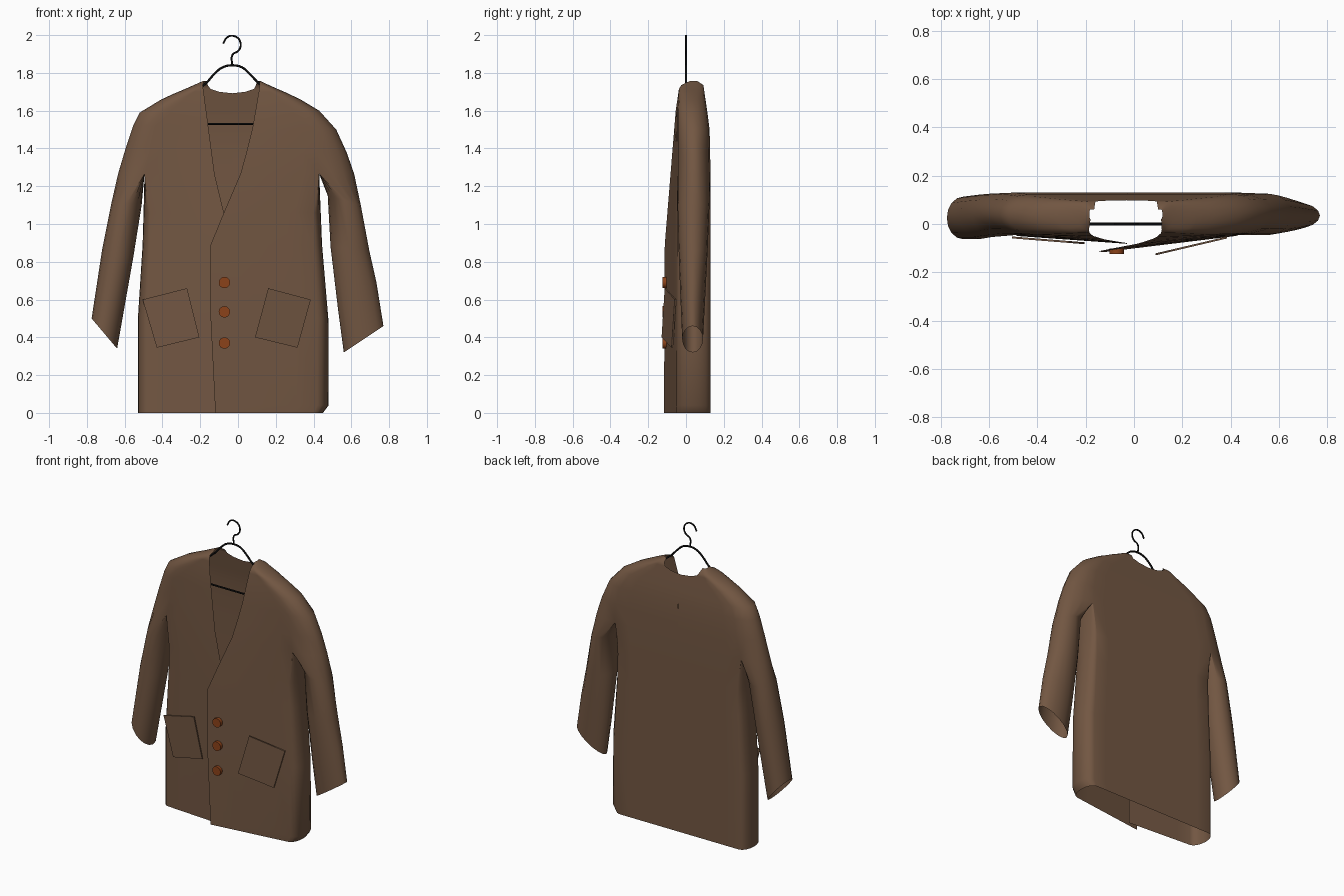
import bpy, bmesh, math
from mathutils import Vector

if "Cube" in bpy.data.objects:
    bpy.data.objects.remove(bpy.data.objects["Cube"])


def material(name, col):
    m = bpy.data.materials.new(name)
    m.diffuse_color = (*col, 1)
    m.use_nodes = True
    m.node_tree.nodes["Principled BSDF"].inputs["Base Color"].default_value = m.diffuse_color
    return m


CLOTH = material("cloth", (0.17, 0.095, 0.055))
BUTTON = material("button", (0.26, 0.055, 0.01))
WIRE = material("wire", (0.004, 0.004, 0.004))


def finish(bm, name, mat, angle=45):
    bmesh.ops.recalc_face_normals(bm, faces=bm.faces)
    me = bpy.data.meshes.new(name)
    bm.to_mesh(me)
    bm.free()
    ob = bpy.data.objects.new(name, me)
    bpy.context.collection.objects.link(ob)
    me.materials.append(mat)
    bpy.ops.object.select_all(action='DESELECT')
    ob.select_set(True)
    bpy.context.view_layer.objects.active = ob
    bpy.ops.object.shade_smooth_by_angle(angle=math.radians(angle))
    return ob


def lookup(table, z):
    # piecewise linear, table sorted from high z to low z
    for (z0, a), (z1, b) in zip(table, table[1:]):
        if z >= z1:
            return a + (b - a) * min(1, max(0, (z0 - z) / (z0 - z1)))
    return table[-1][1]


FRONT = [(1.757, 0.02), (1.735, -0.025), (1.715, -0.037), (1.6, -0.045), (0, -0.05)]
BACK = [(1.757, 0.06), (1.735, 0.092), (1.6, 0.112), (1.5, 0.125), (1.265, 0.13), (0, 0.13)]
ARC = 8
PIT = 1.265


def grid(bm, rows, closed=False):
    vs = [[bm.verts.new(p) for p in r] for r in rows]
    n = len(rows[0])
    for a, b in zip(vs, vs[1:]):
        for i in range(n if closed else n - 1):
            j = (i + 1) % n
            bm.faces.new((a[i], a[j], b[j], b[i]))


def arc(xs, w, mid, half, z):
    return [(xs + (w - xs) * math.sin(math.pi * k / ARC),
             mid - half * math.cos(math.pi * k / ARC), z) for k in range(ARC + 1)]


def body_row(z, xf, xs, w, xb, lap):
    # front edge -> side -> back edge at one height
    yf, yb = lookup(FRONT, z), lookup(BACK, z)
    ye = yf - lookup([(1.757, 0), (1.72, 0), (0.88, lap), (0, lap)], z)
    n = 5
    front = [(xf + (xs - xf) * i / n, ye + (yf - ye) * i / n, z) for i in range(n)]
    back = [(xs + (xb - xs) * i / n, yb, z) for i in range(1, n + 1)]
    return front + arc(xs, w, (yf + yb) / 2, (yb - yf) / 2, z) + back


def sleeve_row(ox, oz, ix, iz, half, mid):
    xs = ix if oz == PIT else (ox + ix) / 2
    outer = arc(xs, ox, mid, half, 0)
    inner = arc(xs, ix, mid, half, 0)[-2:0:-1]
    return [(x, y, iz + (oz - iz) * (x - ix) / (ox - ix)) for x, y, _ in outer + inner]


# rows: height, front edge, start of side curve, outer side, back edge
C = -0.03
left_upper = [(1.757, -.18, -.18, -.185, -.165), (1.735, -.187, -.19, -.235, -.16),
              (1.715, -.184, -.22, -.28, -.145), (1.70, -.182, -.245, -.315, -.10),
              (1.692, -.18, -.26, -.335, C), (1.66, -.177, -.31, -.405, C),
              (1.59, -.167, -.41, -.52, C), (1.52, -.158, -.44, -.555, C),
              (1.4, -.142, -.46, -.595, C), (PIT, -.124, -.495, -.635, C)]
left_lower = [(PIT, -.124, -.495, -.495, C), (1.06, -.075, -.465, -.5, C),
              (0.89, -.03, -.465, -.505, C), (0.5, -.03, -.48, -.53, C), (0, -.03, -.48, -.53, C)]
right_upper = [(1.757, .113, .112, .118, .10), (1.735, .115, .13, .165, .095),
               (1.715, .112, .16, .21, .085), (1.70, .11, .185, .245, .04),
               (1.692, .108, .2, .262, C), (1.66, .103, .24, .33, C),
               (1.6, .093, .33, .43, C), (1.5, .075, .40, .52, C),
               (1.38, .045, .42, .575, C), (PIT, .013, .43, .615, C)]
right_lower = [(PIT, .013, .43, .43, C), (1.06, -.075, .40, .438, C), (0.89, -.145, .40, .445, C),
               (0.5, -.145, .42, .478, C), (0.04, -.122, .42, .48, C), (0, -.12, .40, .45, C)]
pit_mid = (lookup(FRONT, PIT) + lookup(BACK, PIT)) / 2
pit_half = (lookup(BACK, PIT) - lookup(FRONT, PIT)) / 2
left_sleeve = [(-.635, PIT, -.495, PIT, pit_half, pit_mid), (-.668, 1.12, -.51, 1.1, .09, .036),
               (-.72, .86, -.555, .82, .092, .03), (-.775, .5, -.64, .34, .088, .025)]
right_sleeve = [(.615, PIT, .43, PIT, pit_half, pit_mid), (.65, 1.1, .475, 1.15, .085, .04),
                (.695, .86, .49, .88, .077, .038), (.733, .69, .53, .545, .066, .036),
                (.77, .46, .56, .32, .055, .035)]

# cardigan shell: two overlapping halves joined at the back, with sleeves
bm = bmesh.new()
for upper, lower, sleeve, lap in ((left_upper, left_lower, left_sleeve, 0.032),
                                  (right_upper, right_lower, right_sleeve, 0.066)):
    for rows in (upper, lower):
        grid(bm, [body_row(*r, lap) for r in rows])
    grid(bm, [sleeve_row(*r) for r in sleeve], closed=True)
bmesh.ops.remove_doubles(bm, verts=bm.verts, dist=0.0008)
bmesh.ops.dissolve_degenerate(bm, edges=bm.edges, dist=0.0002)
finish(bm, "cardigan", CLOTH, 50)


# patch pockets
def pocket(name, corners, y_at):
    bm = bmesh.new()
    f = bm.faces.new([bm.verts.new((x, y_at(x), z)) for x, z in corners])
    ext = bmesh.ops.extrude_face_region(bm, geom=[f])
    bmesh.ops.translate(bm, vec=(0, 0.008, 0),
                        verts=[v for v in ext["geom"] if isinstance(v, bmesh.types.BMVert)])
    finish(bm, name, CLOTH, 30)


pocket("left_pocket", [(-.505, .6), (-.27, .66), (-.205, .40), (-.43, .345)],
       lambda x: -0.06 - 0.08 * (x + 0.5))
pocket("right_pocket", [(.16, .66), (.385, .6), (.315, .345), (.09, .40)],
       lambda x: -0.06 - 0.235 * (0.385 - x))

# buttons
for i, z in enumerate((0.69, 0.535, 0.37)):
    bm = bmesh.new()
    bmesh.ops.create_cone(bm, cap_ends=True, segments=20, radius1=0.03, radius2=0.03, depth=0.022)
    ob = finish(bm, f"button_{i + 1}", BUTTON, 30)
    ob.rotation_euler.x = math.pi / 2
    ob.location = (-0.072, -0.113, z)


# wire hanger
def wire(name, pts, r, smooth=True):
    cu = bpy.data.curves.new(name, 'CURVE')
    cu.dimensions = '3D'
    cu.bevel_depth = r
    cu.bevel_resolution = 2
    cu.resolution_u = 4
    cu.use_fill_caps = True
    sp = cu.splines.new('BEZIER')
    sp.bezier_points.add(len(pts) - 1)
    for p, (x, z) in zip(sp.bezier_points, pts):
        p.co = (x, 0, z)
        p.handle_left_type = p.handle_right_type = 'AUTO' if smooth else 'VECTOR'
    cu.materials.append(WIRE)
    bpy.context.collection.objects.link(bpy.data.objects.new(name, cu))


wire("hanger_hook", [(-.03, 1.84), (-.03, 1.895), (.005, 1.92), (.012, 1.965), (-.02, 1.995),
                     (-.058, 1.988), (-.078, 1.955)], 0.005)
wire("hanger_arms", [(-.37, 1.60), (-.17, 1.745), (-.12, 1.8), (-.08, 1.83), (-.03, 1.84),
                     (.02, 1.83), (.06, 1.797), (.11, 1.745), (.31, 1.60)], 0.006)
wire("hanger_bar", [(-.37, 1.60), (-.40, 1.55), (-.37, 1.53), (.31, 1.53), (.34, 1.55), (.31, 1.60)],
     0.006, False)
